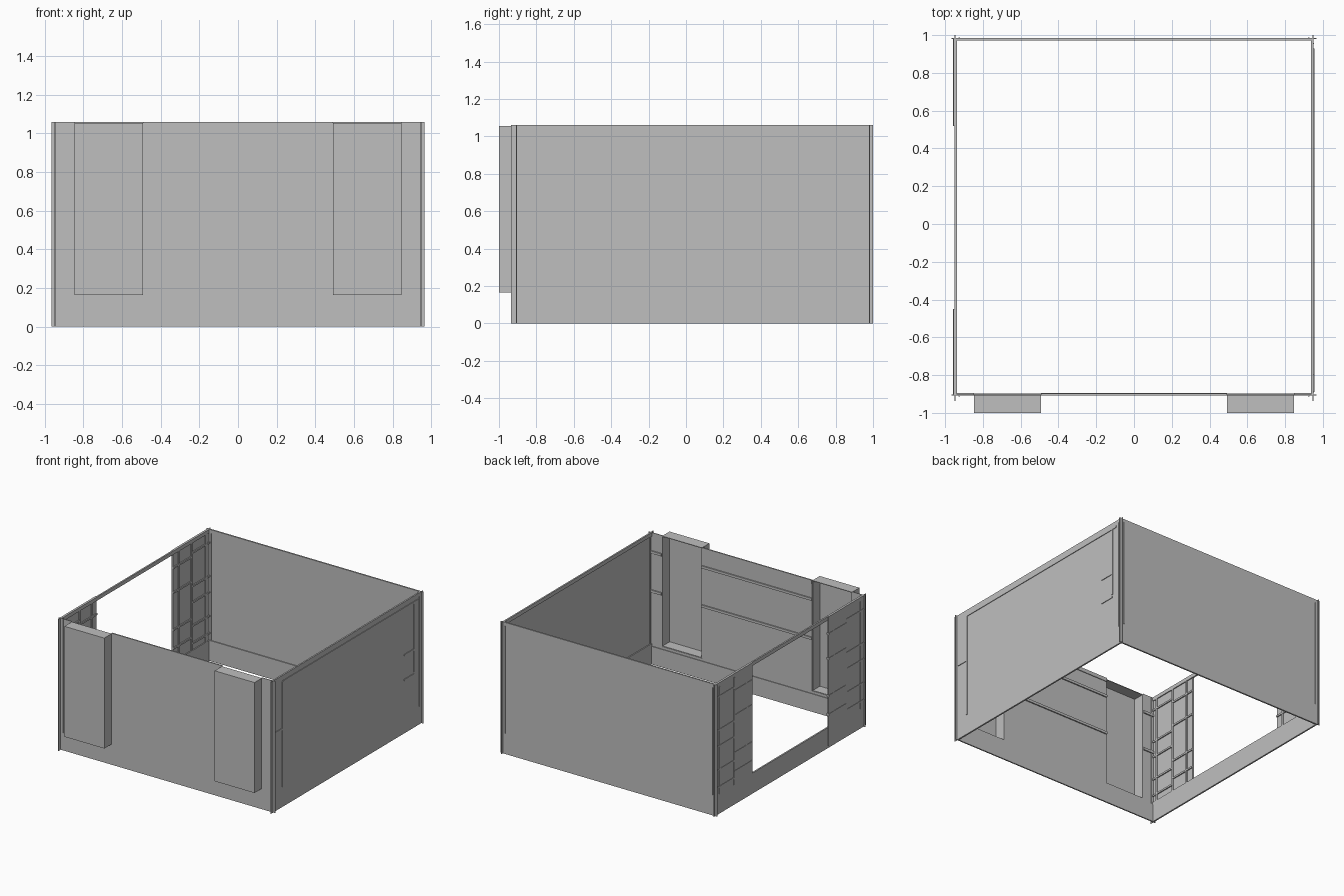
import bpy

cube = bpy.data.objects.get("Cube")
if cube:
    bpy.data.objects.remove(cube, do_unlink=True)

grey = bpy.data.materials.new("plain_grey")
grey.use_nodes = True
COLOUR = (0.52, 0.52, 0.52, 1)
grey.diffuse_color = COLOUR
grey.node_tree.nodes["Principled BSDF"].inputs["Base Color"].default_value = COLOUR


def box(name, x, y, z):
    """Axis-aligned block given as (low, high) spans."""
    pts = [(a, b, c) for a in x for b in y for c in z]
    faces = [(0, 1, 3, 2), (4, 6, 7, 5), (0, 4, 5, 1),
             (2, 3, 7, 6), (0, 2, 6, 4), (1, 5, 7, 3)]
    mesh = bpy.data.meshes.new(name)
    mesh.from_pydata(pts, [], faces)
    mesh.materials.append(grey)
    ob = bpy.data.objects.new(name, mesh)
    bpy.context.collection.objects.link(ob)
    return ob


def span(centre, width):
    return (centre - width / 2, centre + width / 2)


TOP, BASE, RAIL = 1.06, 0.165, 1.03
FRONT, BACK, SIDE = -0.906, 0.982, 0.947
T = 0.005           # sheet thickness
LIP = 0.965         # how far front and back sheets overrun the corners
DEPTH = (-0.936, 1.0)
BAY_IN, BAY_OUT = 0.492, 0.847

# Back wall with inner top and bottom rails
box("back_wall", (-LIP, LIP), span(BACK, T), (0, TOP))
for name, z in (("top", (RAIL, TOP)), ("bottom", (0, BASE))):
    box("back_%s_rail" % name, (-SIDE, SIDE), (BACK - 0.01, BACK), z)
    for tag, s in (("left", 1), ("right", -1)):
        box("%s_%s_rail" % (tag, name), sorted((s * SIDE, s * (SIDE - 0.01))),
            (FRONT, BACK), z)

# Solid left wall
box("left_wall", span(SIDE, T), DEPTH, (0, TOP))

# Front wall: base, centre panel and outer strips around the bay openings
box("front_base", (-LIP, LIP), span(FRONT, T), (0, BASE))
box("front_centre", (-BAY_IN, BAY_IN), span(FRONT, T), (BASE, TOP))
box("front_bottom_rail", (-SIDE, SIDE), (FRONT, FRONT + 0.008), (0, BASE - 0.02))
box("front_top_rail", (-BAY_IN, BAY_IN), (FRONT, FRONT + 0.008), (RAIL, TOP))
for z in (0.905, 0.59):
    box("front_inner_rail", (-BAY_IN, BAY_IN), (FRONT, FRONT + 0.012), span(z, 0.02))

for tag, s in (("left", 1), ("right", -1)):
    def sx(a, b):
        return sorted((s * a, s * b))
    box(tag + "_front_strip", sx(BAY_OUT, LIP), span(FRONT, T), (BASE, TOP))
    for z in (0.905, 0.59):
        box(tag + "_strip_rail", sx(BAY_OUT, SIDE), (FRONT, FRONT + 0.012), span(z, 0.02))
    # Projecting bay, open towards the inside
    out = (-1.0, FRONT)
    box(tag + "_bay_front", sx(BAY_IN, BAY_OUT), (-1.0, -1.0 + T), (BASE, 1.055))
    box(tag + "_bay_inner_side", sx(BAY_IN, BAY_IN + T), out, (BASE, 1.055))
    box(tag + "_bay_outer_side", sx(BAY_OUT - T, BAY_OUT), out, (BASE, 1.055))
    box(tag + "_bay_top", sx(BAY_IN, BAY_OUT), out, (1.055 - T, 1.055))
    box(tag + "_bay_bottom", sx(BAY_IN, BAY_OUT), out, (BASE, BASE + T))
    # Corner seams on front, back and sides
    box(tag + "_front_seam", span(s * 0.925, 0.006), span(FRONT, 0.012), (0.14, TOP))
    box(tag + "_back_seam", span(s * 0.925, 0.006), span(BACK, 0.012), (BASE, RAIL))
    for y in (-0.89, 0.955):
        box(tag + "_side_seam", span(s * SIDE, 0.012), span(y, 0.006), (BASE - 0.02, RAIL))

# Shallow battens on the left wall
BX = span(SIDE + 0.003, 0.009)
box("left_top_batten", BX, (-0.79, 0.93), span(1.01, 0.015))
box("left_front_batten", BX, span(-0.79, 0.015), (BASE, 1.01))
box("left_back_batten", BX, span(0.885, 0.015), (0.45, 1.01))
box("left_front_tick", BX, (-0.89, -0.79), span(0.63, 0.015))
for z in (0.63, 0.43):
    box("left_back_tick", BX, (0.76, 0.885), span(z, 0.015))

# Open right wall: low sill and patchwork panels beside a wide opening
box("right_sill", span(-SIDE, T), DEPTH, (0, BASE))
box("right_lintel", span(-SIDE, T), DEPTH, (RAIL, TOP))
PANELS = (("back", 0.52, 0.98, DEPTH[1]), ("front", -0.45, -0.905, DEPTH[0]))
for tag, near, far, end in PANELS:
    box("right_%s_panel" % tag, span(-SIDE, T), sorted((near, end)), (0, TOP))
    mid = (near + far) / 2
    quarter = (near + mid) / 2
    for y in (mid, near * 0.7 + mid * 0.3, far * 0.8 + mid * 0.2):
        box("right_%s_post" % tag, span(-SIDE, 0.02), span(y, 0.014), (BASE, RAIL))
    columns = ((near, mid, (0.27, 0.42, 0.72, 0.92)),
               (mid, far, (0.22, 0.36, 0.55, 0.68, 0.95)))
    for a, b, heights in columns:
        for z in heights:
            box("right_%s_ledge" % tag, span(-SIDE, 0.022), sorted((a, b)), span(z, 0.014))
    box("right_%s_cladding" % tag, (-SIDE - 0.008, -SIDE), sorted((near, far)), (0.02, TOP))
